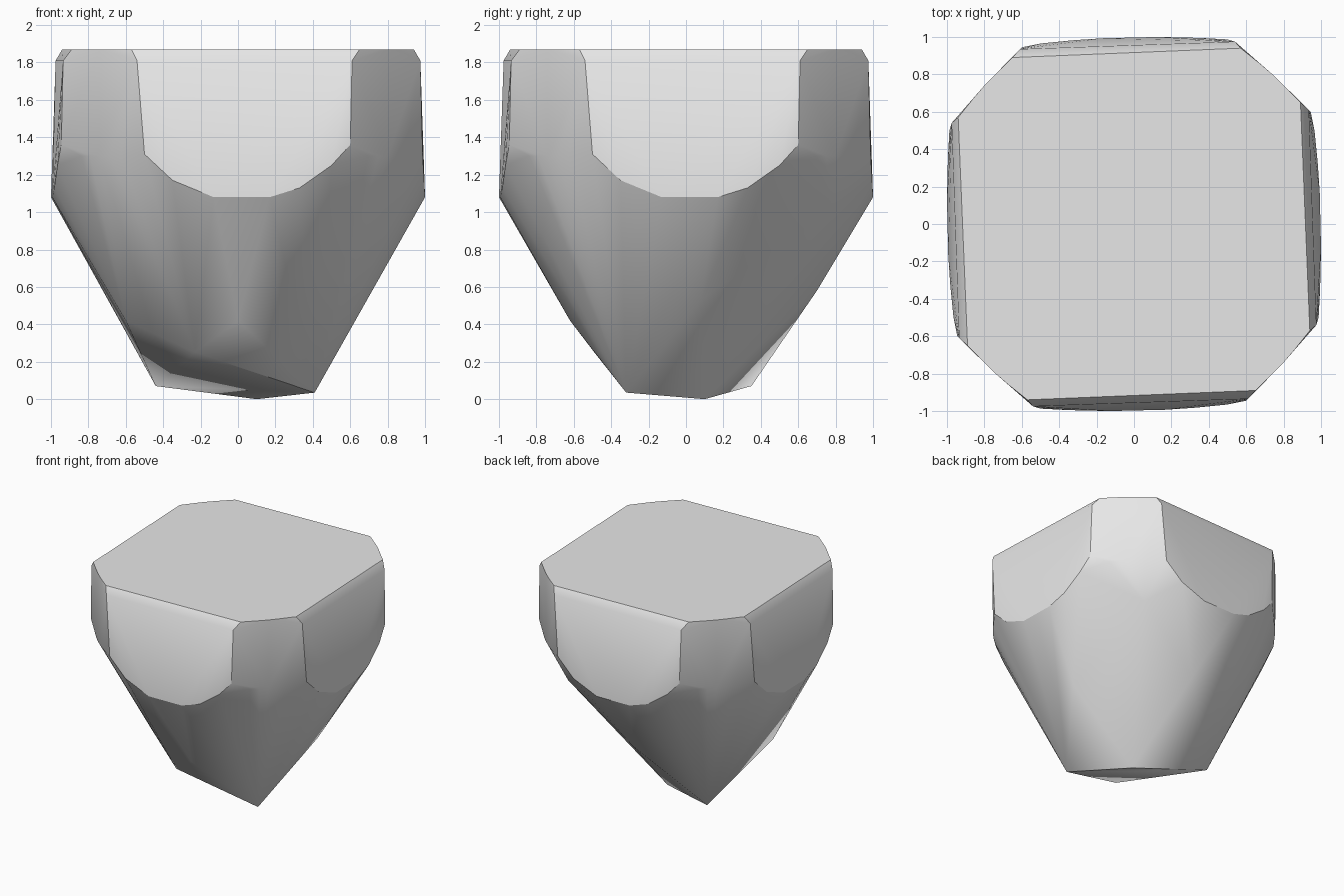
import bpy
import bmesh
import math
from mathutils import Vector, Matrix

cube = bpy.data.objects.get("Cube")
if cube:
    bpy.data.objects.remove(cube, do_unlink=True)

TOP = 1.87
points = []

# Flattened side: bevelled upper edge and rounded lower edge
side = [
    (-0.65, 0.89, TOP), (0.57, 0.94, TOP),
    (-0.61, 0.935, 1.81), (0.54, 0.975, 1.81),
    (-0.6, 0.945, 1.36), (-0.5, 0.965, 1.25), (-0.33, 0.982, 1.13),
    (-0.17, 0.993, 1.08), (0.13, 1.0, 1.08),
    (0.35, 0.995, 1.17), (0.5, 0.987, 1.31),
]

# Repeat the side and the rounded corner column four times
for quarter in range(4):
    turn = Matrix.Rotation(quarter * math.pi / 2, 3, 'Z')
    points += [turn @ Vector(p) for p in side]
    for step in range(7):
        angle = math.radians(36 + step * 22.5 / 6)
        x, y = 1.09 * math.cos(angle), 1.09 * math.sin(angle)
        points += [turn @ Vector((x, y, z)) for z in (TOP, 1.3)]

# Irregular tapering underside
points += [Vector(p) for p in (
    (0.41, -0.32, 0.035), (-0.44, 0.35, 0.07), (0.1, 0.1, 0.0),
    (-0.23, -0.49, 0.25), (-0.6, -0.3, 0.42), (0.0, -0.62, 0.42),
    (0.0, 0.7, 0.58), (0.68, 0.08, 0.53), (0.55, 0.78, 1.02),
)]

# Wrap the points in one closed skin
bm = bmesh.new()
for p in points:
    bm.verts.new(p)
hull = bmesh.ops.convex_hull(bm, input=bm.verts[:])
loose = {g for g in hull["geom_interior"] + hull["geom_unused"]
         if isinstance(g, bmesh.types.BMVert)}
bmesh.ops.delete(bm, geom=list(loose), context='VERTS')
bmesh.ops.dissolve_limit(bm, angle_limit=math.radians(1),
                         verts=bm.verts[:], edges=bm.edges[:])
bmesh.ops.recalc_face_normals(bm, faces=bm.faces[:])

mesh = bpy.data.meshes.new("tapered_rock")
bm.to_mesh(mesh)
bm.free()
rock = bpy.data.objects.new("tapered_rock", mesh)
bpy.context.collection.objects.link(rock)

# Plain grey stone
grey = bpy.data.materials.new("stone_grey")
grey.use_nodes = True
colour = (0.8, 0.8, 0.8, 1.0)
grey.diffuse_color = colour
grey.node_tree.nodes["Principled BSDF"].inputs["Base Color"].default_value = colour
mesh.materials.append(grey)

# Soft facets with crisp rims
bpy.ops.object.select_all(action='DESELECT')
rock.select_set(True)
bpy.context.view_layer.objects.active = rock
bpy.ops.object.shade_smooth_by_angle(angle=math.radians(30))
